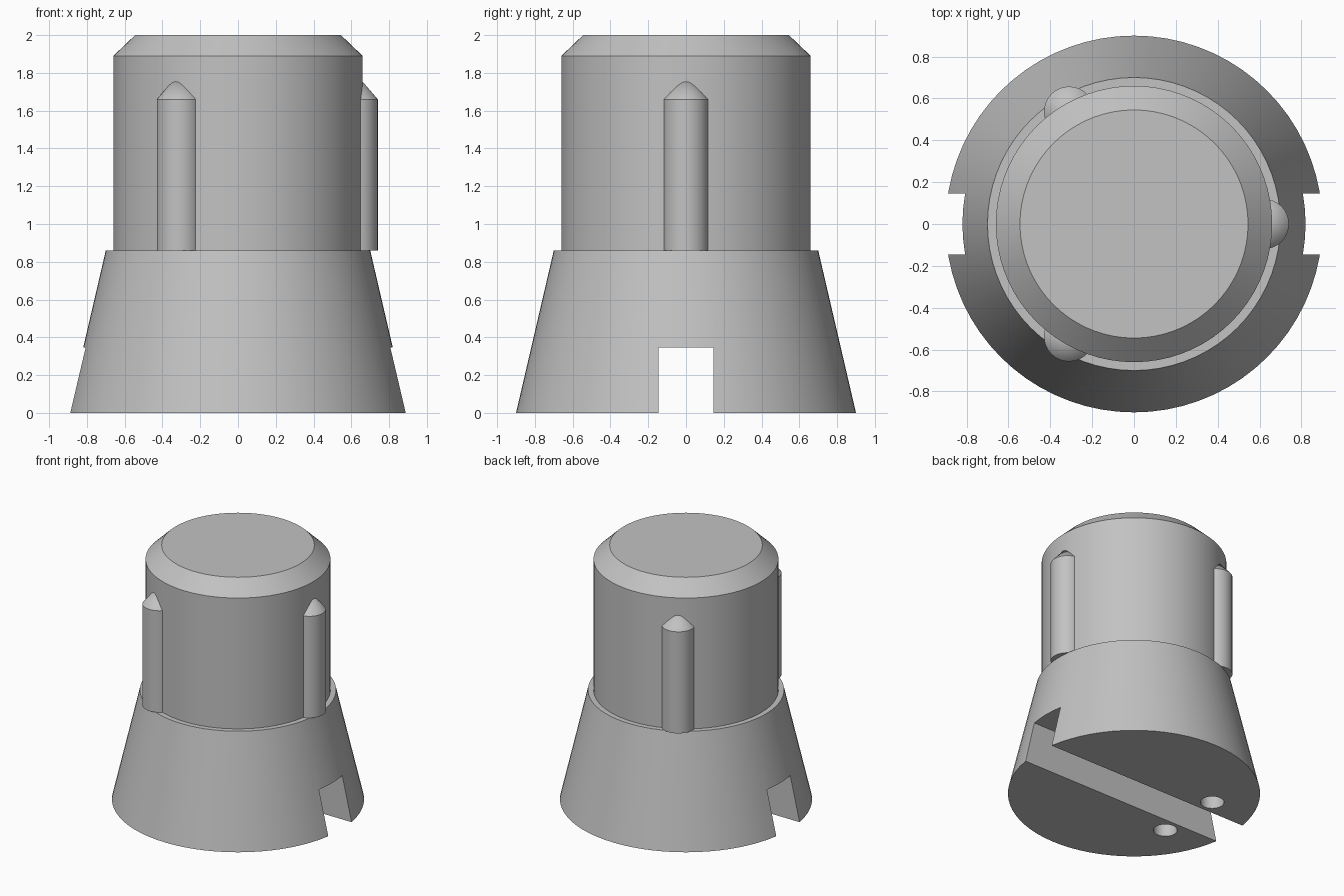
import bpy, bmesh
from math import cos, sin, pi, radians

cube = bpy.data.objects.get("Cube")
if cube:
    bpy.data.objects.remove(cube, do_unlink=True)

grey = bpy.data.materials.new("plain grey")
grey.use_nodes = True
colour = (0.54, 0.54, 0.54, 1)
grey.diffuse_color = colour
grey.node_tree.nodes["Principled BSDF"].inputs["Base Color"].default_value = colour


def add_object(name, bm):
    bmesh.ops.recalc_face_normals(bm, faces=bm.faces)
    mesh = bpy.data.meshes.new(name)
    bm.to_mesh(mesh)
    bm.free()
    mesh.materials.append(grey)
    obj = bpy.data.objects.new(name, mesh)
    bpy.context.collection.objects.link(obj)
    return obj


def turned(name, profile, segments, x=0, y=0):
    """Closed solid of revolution from (radius, height) pairs."""
    bm = bmesh.new()
    rings = []
    for r, z in profile:
        if r == 0:
            rings.append([bm.verts.new((x, y, z))] * segments)
        else:
            angles = [2 * pi * i / segments for i in range(segments)]
            rings.append([bm.verts.new((x + r * cos(a), y + r * sin(a), z)) for a in angles])
    for low, high in zip(rings, rings[1:]):
        for i in range(segments):
            j = (i + 1) % segments
            corners = [low[i], low[j], high[j], high[i]]
            bm.faces.new(list(dict.fromkeys(corners)))
    for ring, (r, z) in ((rings[0], profile[0]), (rings[-1], profile[-1])):
        if r > 0:
            bm.faces.new(ring)
    return add_object(name, bm)


def smooth(obj):
    bpy.ops.object.select_all(action="DESELECT")
    bpy.context.view_layer.objects.active = obj
    obj.select_set(True)
    bpy.ops.object.shade_smooth_by_angle(angle=radians(30))


def cut(obj, cutter):
    cutter.hide_render = True
    mod = obj.modifiers.new("cut", "BOOLEAN")
    mod.operation = "DIFFERENCE"
    mod.solver = "EXACT"
    mod.object = cutter
    bpy.context.view_layer.objects.active = obj
    bpy.ops.object.modifier_apply(modifier=mod.name)
    bpy.data.objects.remove(cutter, do_unlink=True)


# Flared base, straight barrel and chamfered top
body = turned("body", [(0.9, 0), (0.7, 0.86), (0.66, 0.86), (0.66, 1.89), (0.545, 2)], 72)

# Groove running across the underside
bm = bmesh.new()
bmesh.ops.create_cube(bm, size=1)
bmesh.ops.scale(bm, vec=(3, 0.29, 0.69), verts=bm.verts)
cut(body, add_object("groove_cutter", bm))

# Two blind holes beside the groove
for side in (-1, 1):
    cut(body, turned("hole_cutter", [(0.085, -0.1), (0.085, 0.3)], 24, -0.51, side * 0.26))
smooth(body)

# Three pointed ribs spaced around the barrel
for i, name in enumerate(("side_rib", "back_rib", "front_rib")):
    a = i * 2 * pi / 3
    rib = turned(name, [(0.12, 0.86), (0.12, 1.66), (0, 1.80)], 32, 0.62 * cos(a), 0.62 * sin(a))
    smooth(rib)
